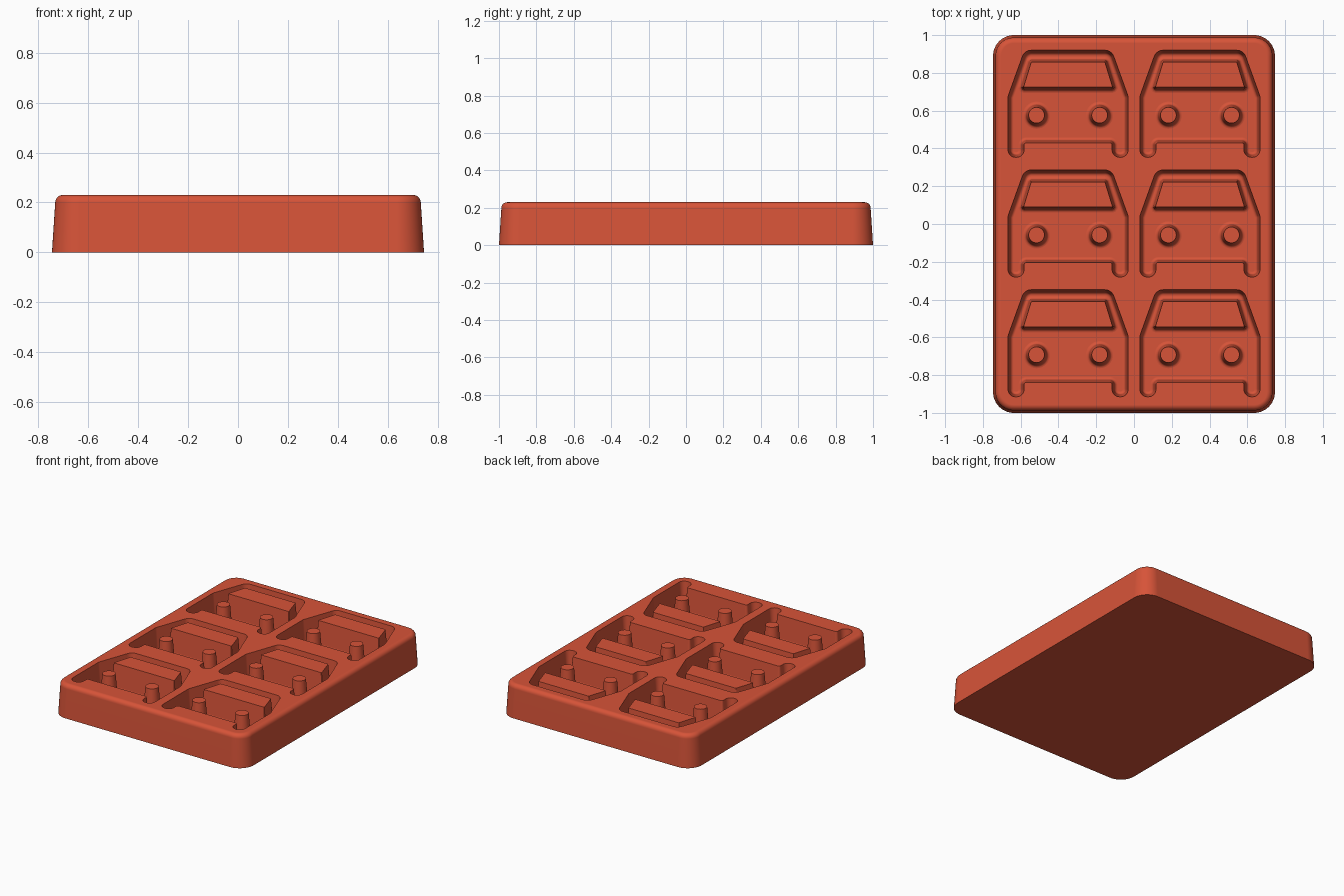
import bpy, bmesh, math
from mathutils import Vector

cube = bpy.data.objects.get("Cube")
if cube:
    bpy.data.objects.remove(cube)

TOP, FLOOR = 0.23, 0.06
DRAFT, FILLET = 0.013, 0.017

terracotta = bpy.data.materials.new("terracotta red")
terracotta.use_nodes = True
colour = (0.68, 0.088, 0.04, 1)
terracotta.diffuse_color = colour
terracotta.node_tree.nodes["Principled BSDF"].inputs["Base Color"].default_value = colour


def rounded(corners, steps=8):
    """Counter-clockwise outline from (x, y, radius) corners."""
    out = []
    n = len(corners)
    for i, (x, y, r) in enumerate(corners):
        p = Vector((x, y))
        a = (Vector(corners[i - 1][:2]) - p).normalized()
        b = (Vector(corners[(i + 1) % n][:2]) - p).normalized()
        if r == 0:
            out.append(p)
            continue
        half = a.angle(b) / 2
        centre = p + (a + b).normalized() * (r / math.sin(half))
        start = p + a * (r / math.tan(half)) - centre
        end = p + b * (r / math.tan(half)) - centre
        sweep = math.atan2(start.x * end.y - start.y * end.x, start.dot(end))
        for k in range(steps + 1):
            t = sweep * k / steps
            c, s = math.cos(t), math.sin(t)
            out.append(centre + Vector((start.x * c - start.y * s, start.x * s + start.y * c)))
    return out


def inset(pts, d):
    """Move an outline inwards by d, or outwards when d is negative."""
    out = []
    for i, p in enumerate(pts):
        e1 = (p - pts[i - 1]).normalized()
        e2 = (pts[(i + 1) % len(pts)] - p).normalized()
        n1, n2 = Vector((-e1.y, e1.x)), Vector((-e2.y, e2.x))
        out.append(p + (n1 + n2) * (d / (1 + n1.dot(n2))))
    return out


def loft(bm, outline, levels, at=(0, 0)):
    """Stack the outline at (inset, z) levels and cap both ends."""
    rings = [[bm.verts.new((p.x + at[0], p.y + at[1], z)) for p in inset(outline, d)]
             for d, z in levels]
    n = len(outline)
    for lo, hi in zip(rings, rings[1:]):
        for i in range(n):
            j = (i + 1) % n
            bm.faces.new((lo[i], lo[j], hi[j], hi[i]))
    bm.faces.new(rings[0])
    bm.faces.new(rings[-1])


def finish(name, bm):
    bmesh.ops.recalc_face_normals(bm, faces=bm.faces)
    mesh = bpy.data.meshes.new(name)
    bm.to_mesh(mesh)
    bm.free()
    mesh.materials.append(terracotta)
    obj = bpy.data.objects.new(name, mesh)
    bpy.context.collection.objects.link(obj)
    return obj


def smooth(obj):
    bpy.ops.object.select_all(action='DESELECT')
    obj.select_set(True)
    bpy.context.view_layer.objects.active = obj
    bpy.ops.object.shade_smooth_by_angle(angle=math.radians(35))
    obj.modifiers.new("even shading", 'WEIGHTED_NORMAL').keep_sharp = True


def mirrored(half):
    """Complete a right-hand half outline, listed from bottom to top."""
    return half + [(-x, y, r) for x, y, r in reversed(half)]


# wall profile from the rim down to a filleted floor
arc = [math.radians(90) * k / 5 for k in range(6)]
wall = [(DRAFT + FILLET * (1 - math.cos(t)), FLOOR + FILLET * (1 - math.sin(t))) for t in arc]
cells = [(x, y) for x in (-0.349, 0.349) for y in (-0.634, 0, 0.634)]

# tray block with drafted sides and a rounded top edge
W, L, R = 0.746, 1.0, 0.03
bm = bmesh.new()
tray_outline = rounded([(-W, -L, 0.11), (W, -L, 0.11), (W, L, 0.11), (-W, L, 0.11)], 12)
loft(bm, tray_outline, [(0, 0)] + [
    (DRAFT + R * (1 - math.cos(t)), TOP - R * (1 - math.sin(t))) for t in arc])
tray = finish("tray", bm)

# six vehicle-shaped cavities cut from the tray
body = rounded(mirrored([(0.233, -0.204, 0.012), (0.233, -0.281, 0.04), (0.318, -0.281, 0.04),
                         (0.318, 0.042, 0.05), (0.23, 0.286, 0.05)]))
bm = bmesh.new()
for cell in cells:
    loft(bm, body, [(-0.001, TOP + 0.02), (0, TOP)] + wall, cell)
cutter = finish("cavity_cutter", bm)
cutter.hide_render = True
cut = tray.modifiers.new("cavities", 'BOOLEAN')
cut.operation, cut.solver, cut.object = 'DIFFERENCE', 'EXACT', cutter
bpy.context.view_layer.objects.active = tray
bpy.ops.object.modifier_apply(modifier=cut.name)
bpy.data.objects.remove(cutter)
smooth(tray)

# raised windscreen blocks and headlight posts, flush with the rim
island = [(0, TOP)] + [(-d, z) for d, z in wall] + [(-DRAFT - FILLET, FLOOR - 0.005)]
windscreen = rounded(mirrored([(0.236, 0.09, 0.004), (0.195, 0.223, 0.004)]), 3)
lamp = [Vector((math.cos(t), math.sin(t))) * 0.042
        for t in (math.tau * k / 32 for k in range(32))]
for n, (x, y) in enumerate(cells, 1):
    bm = bmesh.new()
    loft(bm, windscreen, island, (x, y))
    smooth(finish(f"windscreen_block_{n}", bm))
    for side, sx in (("left", 1), ("right", -1)):
        bm = bmesh.new()
        loft(bm, lamp, island, (x + sx * 0.167, y - 0.058))
        smooth(finish(f"{side}_headlight_post_{n}", bm))
